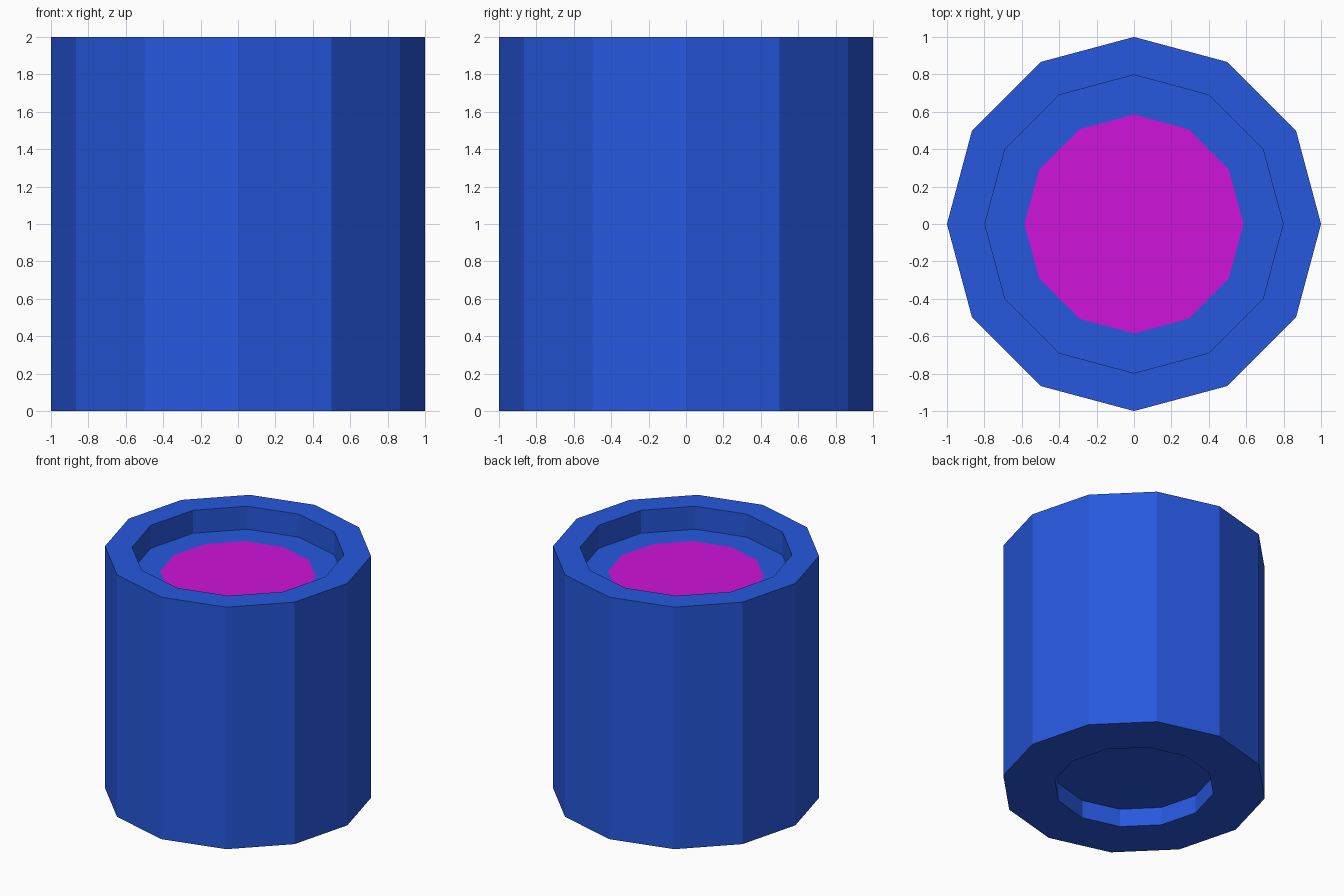
import bpy, bmesh
from math import cos, sin, pi

if "Cube" in bpy.data.objects:
    bpy.data.objects.remove(bpy.data.objects["Cube"])

SIDES = 12


def material(name, color):
    m = bpy.data.materials.new(name)
    m.diffuse_color = (*color, 1)
    m.use_nodes = True
    m.node_tree.nodes["Principled BSDF"].inputs["Base Color"].default_value = m.diffuse_color
    return m


def lathe(name, profile, mat, cap_start=False, cap_end=False):
    """Sweep (radius, z) points around z into flat-sided rings."""
    bm = bmesh.new()
    rings = [[bm.verts.new((r * cos(2 * pi * i / SIDES), r * sin(2 * pi * i / SIDES), z))
              for i in range(SIDES)] for r, z in profile]
    for a, b in zip(rings, rings[1:]):
        for i in range(SIDES):
            j = (i + 1) % SIDES
            bm.faces.new((a[i], a[j], b[j], b[i]))
    if cap_start:
        bm.faces.new(rings[0][::-1])
    if cap_end:
        bm.faces.new(rings[-1])
    mesh = bpy.data.meshes.new(name)
    bm.to_mesh(mesh)
    bm.free()
    mesh.materials.append(mat)
    obj = bpy.data.objects.new(name, mesh)
    bpy.context.collection.objects.link(obj)
    return obj


blue = material("blue", (0.02, 0.098, 0.73))
magenta = material("magenta", (0.62, 0.007, 0.70))

FLOOR = 1.81      # floor of the top recess
INLAY = 0.585     # radius of the coloured disc

# Body: recessed underside, outer wall, rim, top recess and its floor ring
lathe("body", [(0.605, 0.15), (0.605, 0), (1, 0), (1, 2), (0.797, 2),
               (0.797, FLOOR), (INLAY, FLOOR)], blue, cap_start=True)

# Flush disc filling the middle of the recess floor
lathe("inlay_disc", [(INLAY, FLOOR)], magenta, cap_end=True)
